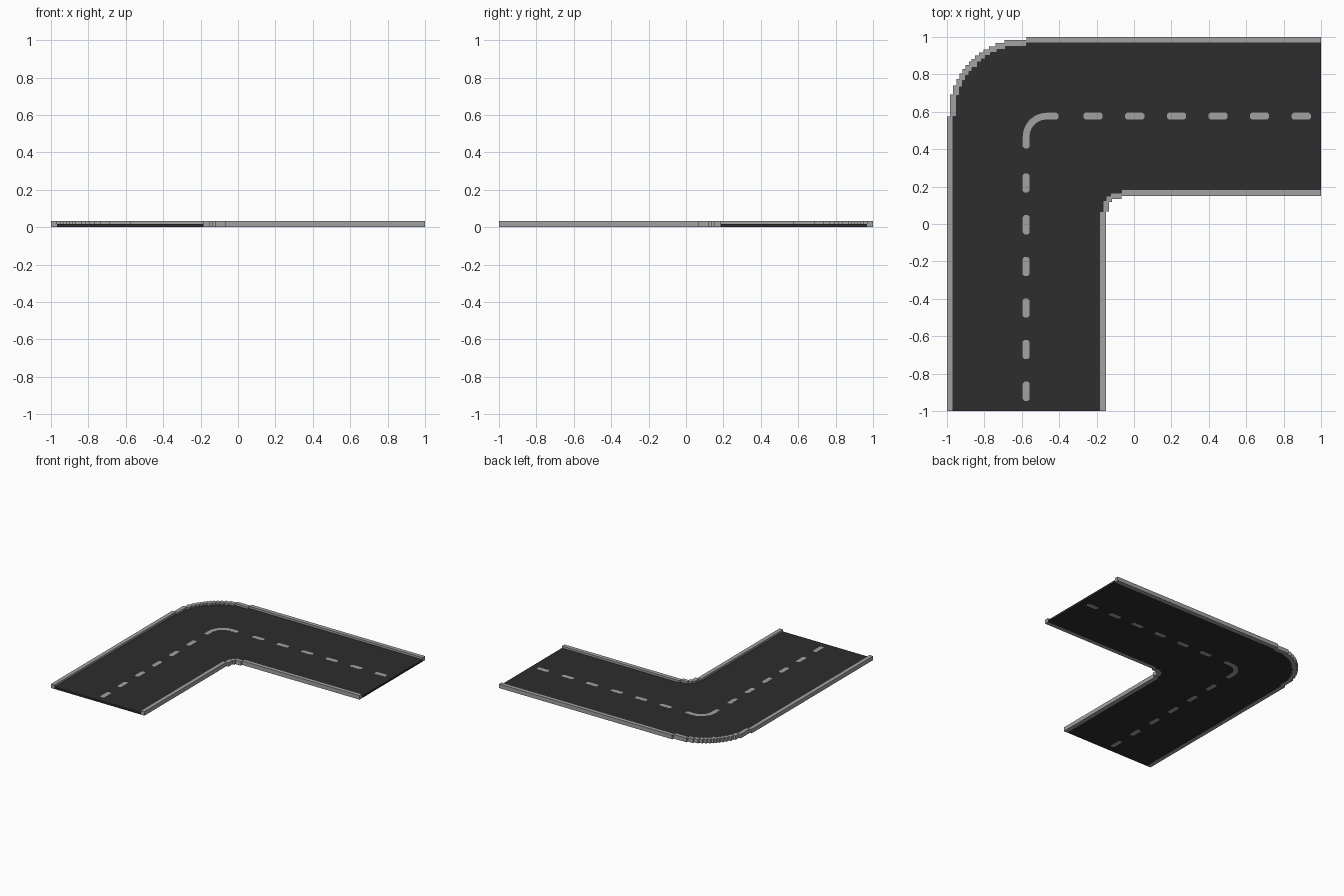
import bpy, bmesh, math

if "Cube" in bpy.data.objects:
    bpy.data.objects.remove(bpy.data.objects["Cube"])

V = 1 / 60            # block size of the stepped corners
CURB_H, ROAD_H = 2 * V, V


def material(name, c):
    m = bpy.data.materials.new(name)
    m.diffuse_color = (*c, 1)
    m.use_nodes = True
    m.node_tree.nodes["Principled BSDF"].inputs["Base Color"].default_value = m.diffuse_color
    return m


asphalt = material("asphalt", (0.026, 0.026, 0.026))
concrete = material("concrete grey", (0.36, 0.36, 0.36))


def swap(pts):
    """Mirror across the diagonal y = -x, keeping path direction."""
    return [(-y, -x) for x, y in reversed(pts)]


def prism(name, outlines, z0, z1, mat):
    """Extrude flat outlines from z0 to z1 as one object."""
    bm = bmesh.new()
    for pts in outlines:
        face = bm.faces.new([bm.verts.new((x, y, z0)) for x, y in pts])
        top = bmesh.ops.extrude_face_region(bm, geom=[face], use_keep_orig=True)
        verts = [g for g in top["geom"] if isinstance(g, bmesh.types.BMVert)]
        bmesh.ops.translate(bm, verts=verts, vec=(0, 0, z1 - z0))
    bmesh.ops.recalc_face_normals(bm, faces=bm.faces)
    me = bpy.data.meshes.new(name)
    bm.to_mesh(me)
    bm.free()
    me.materials.append(mat)
    ob = bpy.data.objects.new(name, me)
    bpy.context.collection.objects.link(ob)
    return ob


def edge_path(c, r):
    """Path along the road: straight, stepped quarter circle, straight."""
    half, a, d = [(-r, 0)], r - V, 0
    while True:
        half.append((-a, d))
        nd = math.sqrt(r * r - a * a)
        half.append((-a, nd))
        d = nd
        if math.sqrt(max(r * r - (a - V) ** 2, 0)) >= a - V - 1e-6:
            break
        a -= V
    half.append((-d, d))
    half = half + swap(half[:-1])
    return [(-c - r, -1)] + [(x - c, y + c) for x, y in half] + [(1, c + r)]


outer_a, outer_b = edge_path(0.575, 0.425), edge_path(0.575, 0.425 - 2 * V)
inner_b, inner_a = edge_path(4 * V, 7 * V), edge_path(4 * V, 5 * V)

# Curbs and road surface
prism("outer_curb", [outer_a + outer_b[::-1]], 0, CURB_H, concrete)
prism("inner_curb", [inner_b + inner_a[::-1]], 0, CURB_H, concrete)
prism("road_surface", [outer_b + inner_b[::-1]], 0.0004, ROAD_H, asphalt)

# Centre line dashes with clipped corners, along both arms
X, W, C, L = -0.577, 0.018, 0.009, 0.102
dashes = []
for i in range(6):
    y0 = -0.945 + i * 0.2225
    y1 = y0 + L
    d = [(X - W + C, y0), (X - W, y0 + C), (X - W, y1 - C), (X - W + C, y1),
         (X + W - C, y1), (X + W, y1 - C), (X + W, y0 + C), (X + W - C, y0)]
    dashes += [d, swap(d)]

# Curved dash in the bend
R, Y = 0.11, 0.405
cx = X + R


def arc(r):
    return [(cx - r * math.cos(t), -cx + r * math.sin(t))
            for t in (k * math.pi / 12 for k in range(7))]


left = [(X - W + C, Y), (X - W, Y + C)]
right = [(X + W - C, Y), (X + W, Y + C)]
bend = left + arc(R + W) + swap(left) + (right + arc(R - W) + swap(right))[::-1]
dashes.append(bend)
prism("centre_dashes", dashes, 0, ROAD_H + 0.0004, concrete)
